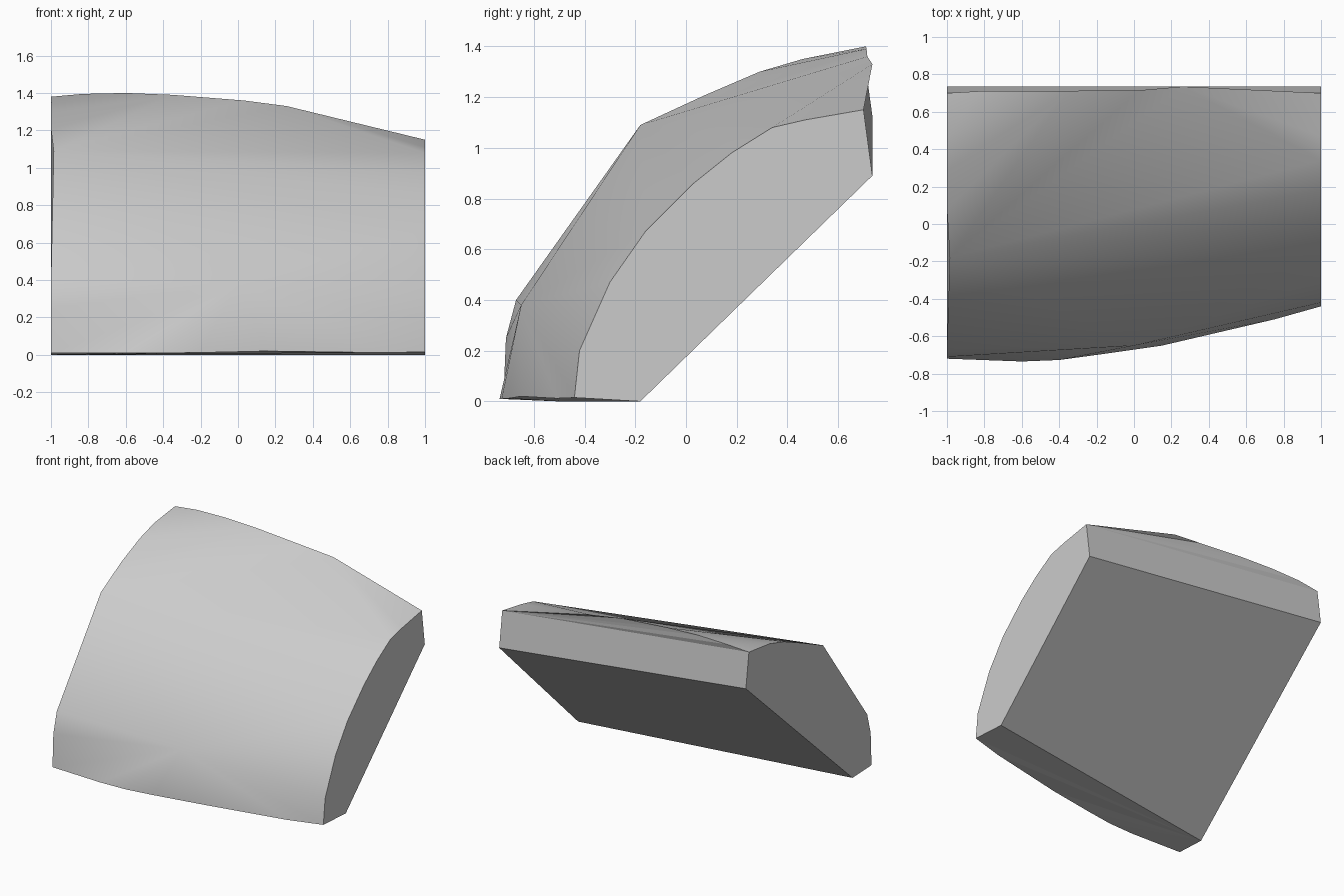
import bpy
import bmesh

default_cube = bpy.data.objects.get("Cube")
if default_cube:
    bpy.data.objects.remove(default_cube, do_unlink=True)

# One plain stone grey for the whole block
stone_grey = bpy.data.materials.new("stone_grey")
stone_grey.use_nodes = True
grey = (0.6, 0.6, 0.6, 1)
stone_grey.diffuse_color = grey
stone_grey.node_tree.nodes["Principled BSDF"].inputs["Base Color"].default_value = grey

bm = bmesh.new()


def end_profile(side, points):
    """Points (y, z) on one flat end of the block."""
    return [bm.verts.new((side, y, z)) for y, z in points]


def rim(points):
    """Points (x, y, z) along a long edge, running left to right."""
    return [bm.verts.new(point) for point in points]


def fan(centre, ring, smooth):
    """Triangles from one centre vertex to each pair along a ring."""
    for first, second in zip(ring, ring[1:]):
        bm.faces.new((centre, first, second)).smooth = smooth


# Outer curves of the two ends, from the bottom front to the top back
low_end = end_profile(-1, [(-.72, .01), (-.71, .25), (-.67, .4), (-.18, 1.09),
                           (.08, 1.21), (.29, 1.3), (.46, 1.35), (.7, 1.38)])
high_end = end_profile(1, [(-.44, .015), (-.42, .2), (-.3, .47), (-.16, .67), (.03, .86),
                           (.18, .98), (.34, 1.08), (.47, 1.11), (.7, 1.15)])

# Corners of the flat sloping back: bottom, then top
flat_low = end_profile(-1, [(-.5, 0), (.735, 1.125)])
flat_high = end_profile(1, [(-.18, 0), (.735, .89)])

# Curved bottom and top rims, and the bulge on the front
bottom_rim = rim([(-.6, -.735, .01), (-.4, -.727, .01), (-.2, -.7, .012),
                  (.15, -.65, .02), (.75, -.51, .012)])
top_rim = rim([(-.83, .71, 1.395), (-.6, .71, 1.4), (-.35, .712, 1.39),
               (.03, .715, 1.36), (.26, .735, 1.33)])
bulge = bm.verts.new((0, -.65, .38))
shoulder = low_end[3]
shoulder.co.x = -.985
crest = top_rim[-1]
crown = top_rim[2]
bottom_edge = [low_end[0]] + bottom_rim + [high_end[0]]

# Smooth bulging front and top
fan(bulge, low_end[3::-1] + bottom_rim + high_end[:4] + [shoulder], True)
fan(shoulder, high_end[3:7] + top_rim[:1:-1], True)
fan(crest, high_end[6:], True)
fan(crown, low_end[3:7], True)
fan(low_end[6], [low_end[7]] + top_rim[:3], True)

# Flat ends, sloping back, upper back strip and its thin cap
bm.faces.new(low_end + flat_low[::-1])
bm.faces.new(high_end + flat_high[::-1])
bm.faces.new(flat_low + flat_high[::-1])
bm.faces.new((low_end[-1], high_end[-1], flat_high[1], flat_low[1]))
fan(high_end[-1], [low_end[-1]] + top_rim, False)

# Narrow underside
fan(flat_low[0], bottom_edge + [flat_high[0]], False)

bmesh.ops.recalc_face_normals(bm, faces=bm.faces[:])
mesh = bpy.data.meshes.new("stone_block")
bm.to_mesh(mesh)
bm.free()
mesh.materials.append(stone_grey)
stone_block = bpy.data.objects.new("stone_block", mesh)
bpy.context.collection.objects.link(stone_block)
